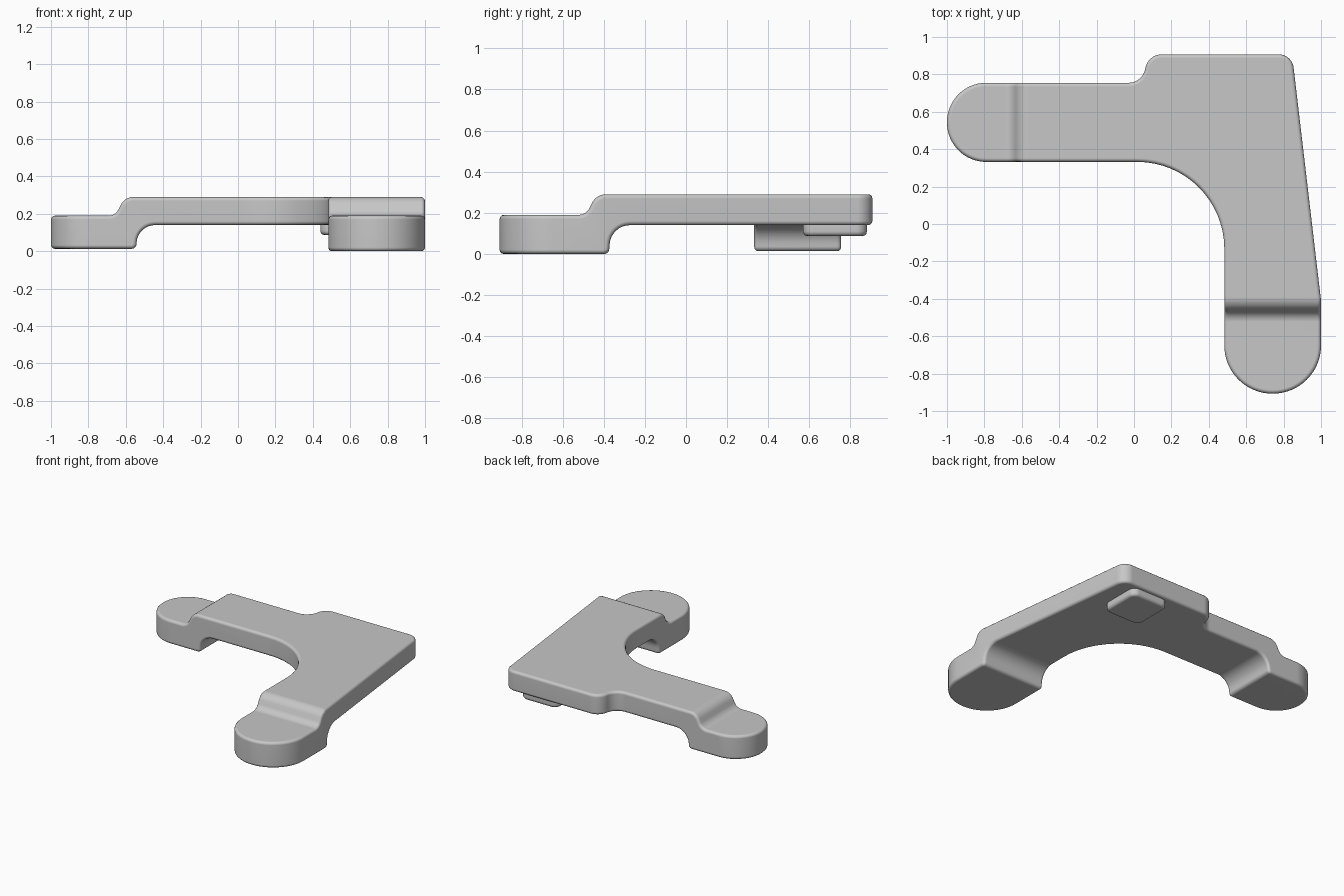
import bpy, bmesh, math
from mathutils import Vector

cube = bpy.data.objects.get("Cube")
if cube:
    bpy.data.objects.remove(cube)

grey = bpy.data.materials.new("plain grey")
grey.use_nodes = True
colour = (0.57, 0.57, 0.57, 1)
grey.diffuse_color = colour
grey.node_tree.nodes["Principled BSDF"].inputs["Base Color"].default_value = colour


def rounded(points, segments, closed=True):
    """Polyline through (a, b, radius) corners, each replaced by an arc."""
    result = []
    count = len(points)
    for i, (a, b, radius) in enumerate(points):
        corner = Vector((a, b))
        if radius == 0 or (not closed and i in (0, count - 1)):
            result.append(corner)
            continue
        to_prev = (Vector(points[i - 1][:2]) - corner).normalized()
        to_next = (Vector(points[(i + 1) % count][:2]) - corner).normalized()
        half = to_prev.angle(to_next) / 2
        middle = (to_prev + to_next).normalized()
        centre = corner + middle * (radius / math.sin(half))
        sweep = math.pi / 2 - half
        side = (to_next - middle * to_next.dot(middle)).normalized()
        for k in range(segments + 1):
            t = -sweep + 2 * sweep * k / segments
            result.append(centre + radius * (side * math.sin(t) - middle * math.cos(t)))
    return result


def height(profile, s):
    """Height of a profile (running towards the foot) at position s."""
    if s >= profile[0].x:
        return profile[0].y
    for p, q in zip(profile, profile[1:]):
        if s >= q.x:
            return p.y + (q.y - p.y) * (p.x - s) / max(p.x - q.x, 1e-6)
    return profile[-1].y


def slab(name, outline, low, high, bevel, cuts=()):
    """Extruded outline whose two surfaces follow the functions low and high."""
    bm = bmesh.new()
    bm.faces.new([bm.verts.new((p.x, p.y, 0)) for p in outline])
    for place, normal in cuts:
        bmesh.ops.bisect_plane(bm, geom=bm.verts[:] + bm.edges[:] + bm.faces[:],
                               dist=1e-4, plane_co=place, plane_no=normal)
    bottom = bm.verts[:]
    extruded = bmesh.ops.extrude_face_region(bm, geom=bm.faces[:], use_keep_orig=True)
    top = [g for g in extruded["geom"] if isinstance(g, bmesh.types.BMVert)]
    for verts, surface in ((bottom, low), (top, high)):
        for v in verts:
            v.co.z = surface(v.co.x, v.co.y)
    bm.normal_update()
    bmesh.ops.recalc_face_normals(bm, faces=bm.faces[:])
    bm.normal_update()
    # Merge flat neighbours so that each straight wall is a single face
    bmesh.ops.dissolve_limit(bm, angle_limit=math.radians(0.5),
                             verts=bm.verts[:], edges=bm.edges[:])
    mesh = bpy.data.meshes.new(name)
    bm.to_mesh(mesh)
    bm.free()
    mesh.materials.append(grey)
    obj = bpy.data.objects.new(name, mesh)
    bpy.context.collection.objects.link(obj)
    bpy.ops.object.select_all(action="DESELECT")
    obj.select_set(True)
    bpy.context.view_layer.objects.active = obj
    mod = obj.modifiers.new("soft rim", "BEVEL")
    mod.width = bevel
    mod.segments = 3
    mod.limit_method = "ANGLE"
    mod.angle_limit = math.radians(50)
    mod.use_clamp_overlap = False
    bpy.ops.object.modifier_apply(modifier=mod.name)
    bpy.ops.object.shade_smooth_by_angle(angle=math.radians(40))
    weighted = obj.modifiers.new("even shading", "WEIGHTED_NORMAL")
    weighted.keep_sharp = True


# Stepped profiles of the arms, from the raised plate down to the foot
TOP, UNDER = 0.29, 0.14
SHIFT = 0.17        # the side arm steps down further out


def underside(foot):
    return rounded([(-0.2, UNDER, 0), (-0.365, UNDER, 0.1),
                    (-0.375, foot, 0.025), (-0.6, foot, 0)], 8, False)


step_top = rounded([(-0.3, TOP, 0), (-0.437, TOP, 0.075),
                    (-0.485, 0.19, 0.06), (-0.6, 0.19, 0)], 8, False)
front_under = underside(0)
side_under = underside(0.013)


def plate_top(x, y):
    return min(height(step_top, x + SHIFT), height(step_top, y))


def plate_under(x, y):
    return min(height(side_under, x + SHIFT), height(front_under, y))


cuts = [((p.x - SHIFT, 0, 0), (1, 0, 0)) for p in step_top[1:-1] + side_under[1:-1]]
cuts += [((0, p.x, 0), (0, 1, 0)) for p in step_top[1:-1] + front_under[1:-1]]

# Angled bracket with two rounded feet
outline = rounded([(-1, 0.755, 0.21), (0.045, 0.755, 0.09), (0.075, 0.907, 0.09),
                   (0.845, 0.907, 0.08), (1, -0.41, 0), (1, -0.907, 0.257),
                   (0.483, -0.907, 0.257), (0.483, 0.332, 0.465),
                   (-1, 0.332, 0.21)], 16)
slab("bracket", outline, plate_under, plate_top, 0.02, cuts)

# Small square pad under the corner
pad = rounded([(0.44, 0.57, 0.05), (0.74, 0.57, 0.05),
               (0.74, 0.88, 0.05), (0.44, 0.88, 0.05)], 8)
slab("corner_pad", pad, lambda x, y: 0.087, lambda x, y: 0.17, 0.022)
